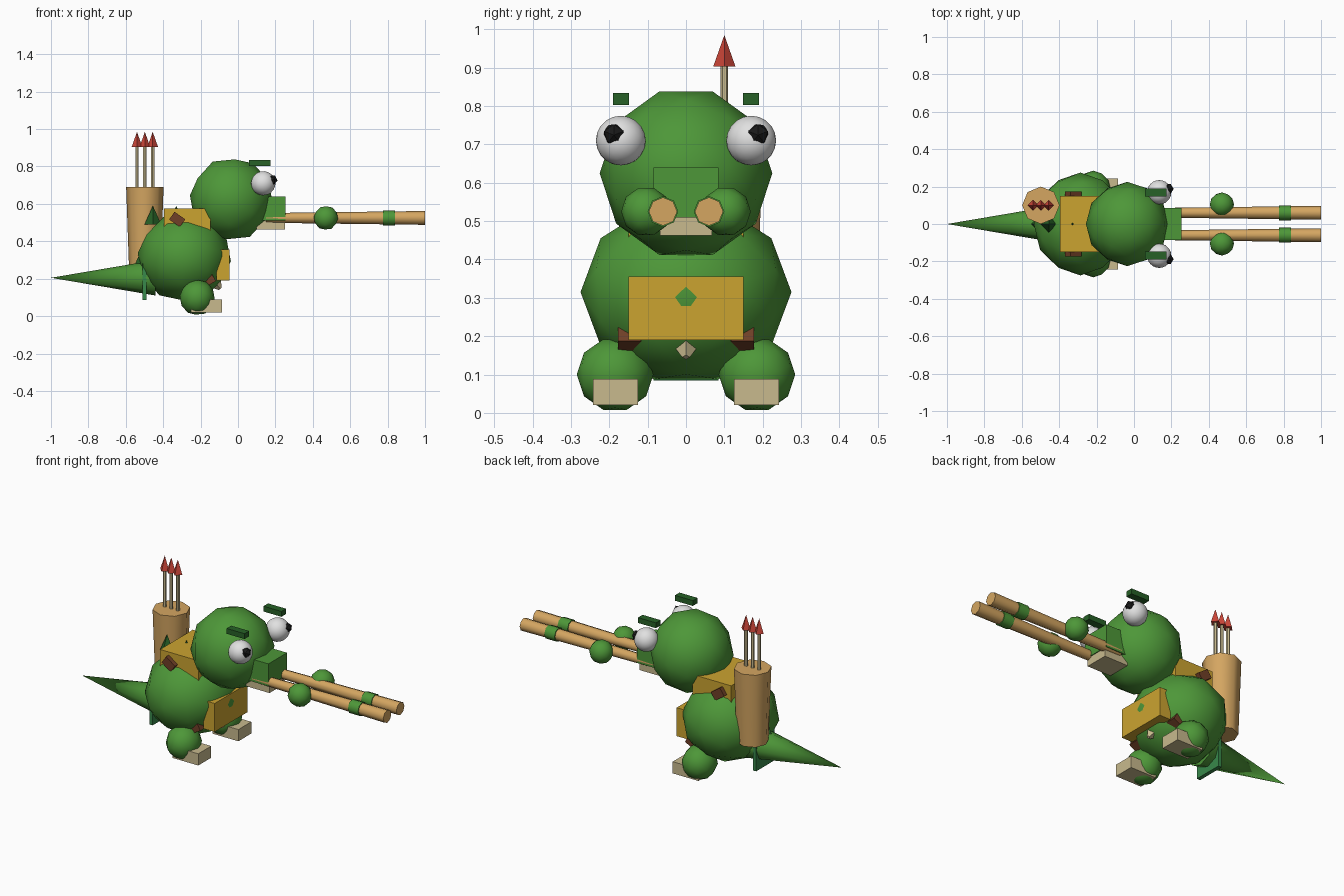
import bpy
import math
from mathutils import Matrix, Vector

cube = bpy.data.objects.get("Cube")
if cube:
    bpy.data.objects.remove(cube, do_unlink=True)


def material(name, r, g, b):
    m = bpy.data.materials.new(name)
    m.use_nodes = True
    m.diffuse_color = (r, g, b, 1)
    m.node_tree.nodes["Principled BSDF"].inputs["Base Color"].default_value = (r, g, b, 1)
    return m


GREEN = material("skin green", 0.075, 0.31, 0.04)
FIN = material("fin green", 0.04, 0.25, 0.07)
DARK = material("dark green", 0.02, 0.12, 0.02)
YELLOW = material("armour yellow", 0.60, 0.37, 0.03)
WOOD = material("wood", 0.66, 0.38, 0.12)
BEIGE = material("beige", 0.58, 0.49, 0.27)
BROWN = material("strap brown", 0.16, 0.05, 0.02)
RED = material("arrow red", 0.60, 0.06, 0.04)
WHITE = material("eye white", 0.75, 0.75, 0.75)
BLACK = material("pupil black", 0.01, 0.01, 0.01)


def finish(name, mat, smooth=None):
    """Name and colour the active object, freeze its scale, optionally smooth it."""
    ob = bpy.context.object
    ob.name = ob.data.name = name
    ob.data.materials.append(mat)
    bpy.ops.object.transform_apply(location=False, rotation=True, scale=True)
    if smooth:
        bpy.ops.object.shade_smooth_by_angle(angle=math.radians(smooth))
    return ob


def ball(name, mat, center, radii, detail=2, smooth=60):
    bpy.ops.mesh.primitive_ico_sphere_add(subdivisions=detail, radius=1, location=center)
    # Turn the ball so its edge midpoints lie on the axes
    turn = Matrix.Rotation(math.atan(2) / 2, 4, 'Y')
    bpy.context.object.data.transform(turn)
    bpy.context.object.scale = radii
    return finish(name, mat, smooth)


def box(name, mat, low, high, tilt=0):
    low, high = Vector(low), Vector(high)
    bpy.ops.mesh.primitive_cube_add(size=1, location=(low + high) / 2)
    bpy.context.object.scale = high - low
    bpy.context.object.rotation_euler.y = math.radians(tilt)
    return finish(name, mat)


def rod(name, mat, start, end, r1, r2, sides=8, smooth=50):
    start, end = Vector(start), Vector(end)
    axis = end - start
    bpy.ops.mesh.primitive_cone_add(vertices=sides, radius1=r1, radius2=r2,
                                    depth=axis.length, location=(start + end) / 2)
    bpy.context.object.rotation_euler = axis.to_track_quat('Z', 'Y').to_euler()
    return finish(name, mat, smooth)


# Body, head and mouth
ball("body", GREEN, (-0.287, 0, 0.315), (0.25, 0.275, 0.24))
ball("head", GREEN, (-0.036, 0, 0.625), (0.222, 0.225, 0.225))
box("snout", GREEN, (0.08, -0.085, 0.51), (0.255, 0.085, 0.64))
box("lower_jaw", BEIGE, (0.10, -0.068, 0.463), (0.25, 0.068, 0.51))

# Tail with the fin plate at its root
rod("tail", GREEN, (-0.44, 0, 0.205), (-1, 0, 0.205), 0.095, 0)
box("tail_fin", FIN, (-0.51, -0.085, 0.085), (-0.488, 0.085, 0.29))

# Armour plates, straps and belly patch
box("chest_plate", YELLOW, (-0.115, -0.15, 0.19), (-0.045, 0.15, 0.355))
box("back_plate", YELLOW, (-0.395, -0.15, 0.43), (-0.148, 0.15, 0.575))
box("back_strap", BROWN, (-0.36, -0.175, 0.492), (-0.29, 0.175, 0.542), 35)
box("chest_strap", BROWN, (-0.175, -0.177, 0.172), (-0.125, 0.177, 0.215), -30)
rod("belly_patch", BEIGE, (-0.16, 0, 0.23), (-0.095, 0, 0.145), 0.075, 0.01, 4, None)

# Spikes along the back
for i, (x, z) in enumerate([(-0.33, 0.49), (-0.455, 0.49), (-0.505, 0.28)]):
    rod(f"back_spike_{i + 1}", DARK, (x, 0, z), (x, 0, z + 0.1), 0.045, 0, 4, None)

# Paired parts
for side, s in (("left", 1), ("right", -1)):
    ball(f"{side}_eye", WHITE, (0.135, 0.17 * s, 0.71), (0.065,) * 3, 3)
    ball(f"{side}_pupil", BLACK, (0.182, 0.188 * s, 0.727), (0.03,) * 3, 1, None)
    box(f"{side}_brow", DARK, (0.06, 0.169 * s - 0.021, 0.803),
        (0.175, 0.169 * s + 0.021, 0.834))
    ball(f"{side}_leg", GREEN, (-0.218, 0.185 * s, 0.1), (0.094, 0.1, 0.097))
    box(f"{side}_foot", BEIGE, (-0.25, 0.184 * s - 0.059, 0.02),
        (-0.085, 0.184 * s + 0.059, 0.088))
    # Wooden barrel with its grip ball and green band
    y = 0.06 * s
    rod(f"{side}_barrel", WOOD, (0.15, y, 0.525), (1, y, 0.525), 0.026, 0.037)
    rod(f"{side}_barrel_band", GREEN, (0.775, y, 0.525), (0.84, y, 0.525), 0.04, 0.04)
    ball(f"{side}_grip_ball", GREEN, (0.47, 0.104 * s, 0.525), (0.065,) * 3)

# Quiver with three arrows
rod("quiver", WOOD, (-0.498, 0.1, 0.265), (-0.498, 0.1, 0.69), 0.085, 0.1)
for i in range(3):
    x = -0.54 + 0.042 * i
    rod(f"arrow_shaft_{i + 1}", BEIGE, (x, 0.1, 0.6), (x, 0.1, 0.91), 0.01, 0.01, 6)
    rod(f"arrow_head_{i + 1}", RED, (x, 0.1, 0.903), (x, 0.1, 0.985), 0.029, 0, 4, None)
